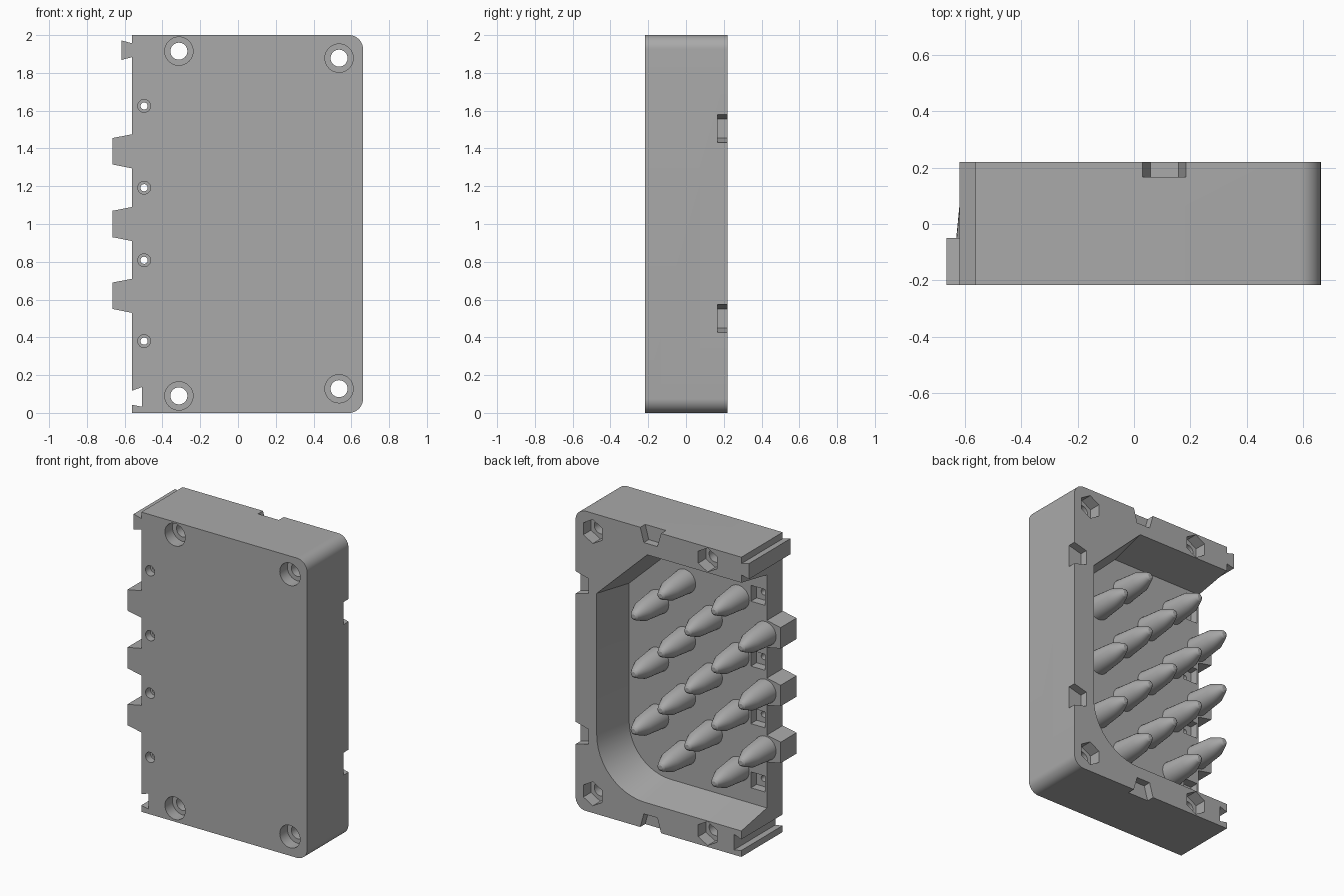
import bpy, bmesh, math

if "Cube" in bpy.data.objects:
    bpy.data.objects.remove(bpy.data.objects["Cube"])

FRONT, BACK, FLOOR = -0.217, 0.219, -0.05
LEFT, RIGHT = -0.562, 0.662

grey = bpy.data.materials.new("grey plastic")
grey.diffuse_color = (0.4, 0.4, 0.4, 1)
grey.use_nodes = True
grey.node_tree.nodes["Principled BSDF"].inputs["Base Color"].default_value = grey.diffuse_color


def loft(bm, rings):
    """Closed solid through rings, each (y, [(x, z), ...])."""
    loops = [[bm.verts.new((x, y, z)) for x, z in pts] for y, pts in rings]
    n = len(loops[0])
    for a, b in zip(loops, loops[1:]):
        for i in range(n):
            j = (i + 1) % n
            bm.faces.new((a[i], a[j], b[j], b[i]))
    bm.faces.new(loops[0][::-1])
    bm.faces.new(loops[-1])


def make(name, solids):
    bm = bmesh.new()
    for rings in solids:
        loft(bm, rings)
    bmesh.ops.recalc_face_normals(bm, faces=bm.faces)
    me = bpy.data.meshes.new(name)
    bm.to_mesh(me)
    bm.free()
    me.materials.append(grey)
    ob = bpy.data.objects.new(name, me)
    bpy.context.collection.objects.link(ob)
    return ob


def arc(cx, cz, r, a0, a1, n=12):
    return [(cx + r * math.cos(math.radians(a0 + (a1 - a0) * i / n)),
             cz + r * math.sin(math.radians(a0 + (a1 - a0) * i / n))) for i in range(n + 1)]


def ring(cx, cz, r, n=32, start=0):
    return arc(cx, cz, r, start, start + 360, n)[:-1]


def prism(y0, y1, pts):
    return [(y0, pts), (y1, pts)]


def cut(target, cutter):
    mod = target.modifiers.new(cutter.name, 'BOOLEAN')
    mod.operation = 'DIFFERENCE'
    mod.solver = 'EXACT'
    mod.object = cutter
    bpy.context.view_layer.objects.active = target
    bpy.ops.object.modifier_apply(modifier=mod.name)
    bpy.data.objects.remove(cutter)


def smooth(ob):
    bpy.ops.object.select_all(action='DESELECT')
    ob.select_set(True)
    bpy.context.view_layer.objects.active = ob
    bpy.ops.object.shade_smooth_by_angle(angle=math.radians(25))


# Housing outline: two rounded corners, dovetail groove below, tongue above
R = 0.075
outline = arc(RIGHT - R, R, R, -90, 0) + arc(RIGHT - R, 2 - R, R, 0, 90)
outline += [(LEFT, 2), (LEFT, 1.957), (-0.618, 1.972), (-0.618, 1.868), (LEFT, 1.883),
            (LEFT, 0.117), (-0.507, 0.137), (-0.507, 0.032), (LEFT, 0.043), (LEFT, 0)]
housing = make("housing", [prism(FRONT, BACK, outline)])


# Tapered cavity, open to the left, with a chamfered and a rounded corner
def cavity_ring(y):
    o = 0.051 * (BACK - y) / (BACK - FLOOR)
    k = o * math.tan(math.radians(22.5))
    pts = [(-0.8, 0.173 + o)] + arc(0.15, 0.53, 0.356 - o, -90, 0)
    pts += [(0.506 - o, 1.473 - k), (0.133 - k, 1.83 - o), (-0.8, 1.83 - o)]
    return y, pts


cut(housing, make("cavity", [[cavity_ring(FLOOR), cavity_ring(BACK + 0.03)]]))

# Bolt holes with front counterbores and hexagonal nut pockets at the back
bolts = [(-0.313, 1.915), (0.535, 1.878), (-0.313, 0.09), (0.535, 0.128)]
small = [(-0.497, z) for z in (1.625, 1.192, 0.808, 0.38)]
cut(housing, make("through_holes", [prism(-0.3, 0.3, ring(x, z, 0.045)) for x, z in bolts]
                  + [prism(-0.3, 0.1, ring(x, z, 0.019, 20)) for x, z in small]))
cut(housing, make("counterbores", [prism(-0.3, FRONT + 0.08, ring(x, z, 0.075)) for x, z in bolts]
                  + [prism(-0.3, FRONT + 0.05, ring(x, z, 0.034, 24)) for x, z in small]))
cut(housing, make("nut_pockets", [prism(BACK - 0.08, 0.3, ring(x, z, 0.08, 6, 30)) for x, z in bolts]
                  + [prism(FLOOR - 0.06, 0.0, ring(x, z, 0.075, 4, 45)) for x, z in small]))

# Tapered notches around the back rim
notches = []
for z in (0.5, 1.505):
    notches.append([(RIGHT + 0.02, z - 0.08), (RIGHT + 0.02, z + 0.08),
                    (RIGHT - 0.095, z + 0.05), (RIGHT - 0.095, z - 0.05)])
for edge, s in ((0, 1), (2, -1)):
    notches.append([(0.025, edge - 0.02 * s), (0.19, edge - 0.02 * s),
                    (0.158, edge + 0.095 * s), (0.058, edge + 0.095 * s)])
cut(housing, make("notches", [prism(BACK - 0.052, 0.3, p) for p in notches]))
smooth(housing)

# Tapered tabs on the left edge
ROWS = (0.62, 1.0, 1.385)
for z in ROWS:
    make("side_tab", [prism(FRONT, FLOOR, [(LEFT, z - 0.09), (LEFT, z + 0.09),
                                           (-0.664, z + 0.07), (-0.664, z - 0.07)])])

# Staggered grid of bullet-shaped pins standing on the cavity floor
profile = [(FLOOR, 0.08), (0.115, 0.064), (0.185, 0.034), (0.2, 0.026), (0.208, 0.014)]
pins = [(x, z) for x in (0.242, -0.154, -0.55) for z in ROWS]
pins += [(x, z) for x in (0.044, -0.352) for z in (0.43, 0.81, 1.19, 1.575)]
for x, z in pins:
    smooth(make("pin", [[(y, ring(x, z, r, 28)) for y, r in profile]]))
